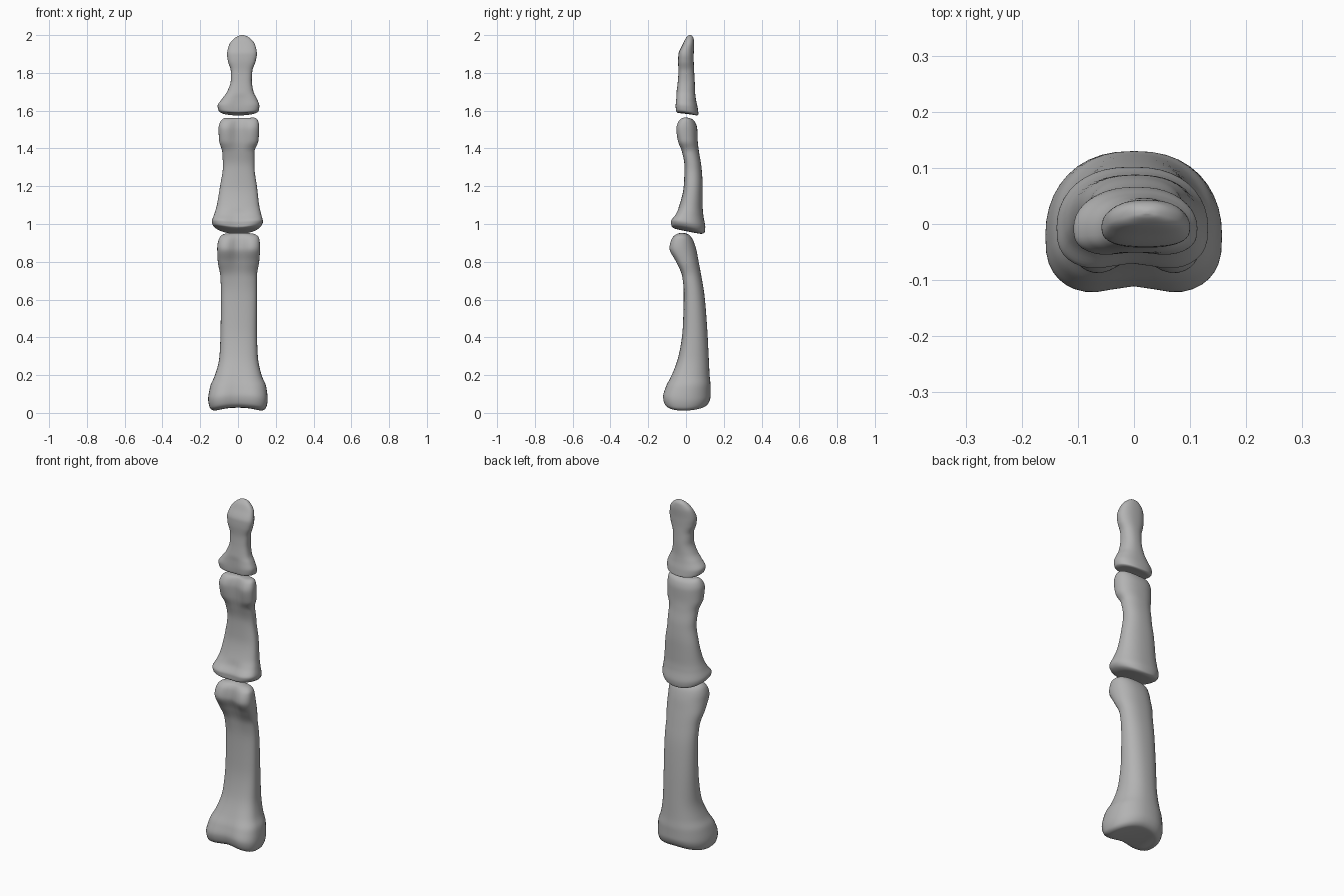
import bpy, bmesh, math

cube = bpy.data.objects.get("Cube")
if cube:
    bpy.data.objects.remove(cube)

mat = bpy.data.materials.new("bone grey")
mat.use_nodes = True
GREY = (0.45, 0.45, 0.45, 1)
mat.diffuse_color = GREY
mat.node_tree.nodes["Principled BSDF"].inputs["Base Color"].default_value = GREY

SIDES, STEPS = 40, 6


def slope(a, b):
    return 2 * a * b / (a + b) if a * b > 0 else 0


def smooth_rows(rows):
    """Interpolate between profile rows without overshoot."""
    cols = []
    for v in zip(*rows):
        d = [b - a for a, b in zip(v, v[1:])]
        m = [d[0]] + [slope(a, b) for a, b in zip(d, d[1:])] + [d[-1]]
        col = []
        for i in range(len(d)):
            for s in range(STEPS):
                t = s / STEPS
                h = t * t * (3 - 2 * t)
                col.append(v[i] + d[i] * h + m[i] * t * (1 - t) ** 2 - m[i + 1] * t * t * (1 - t))
        cols.append(col + [v[-1]])
    return list(zip(*cols))


def power(v, e):
    return math.copysign(abs(v) ** e, v)


def bone(name, rows, bottom, top):
    """Loft rows of (z, left x, right x, front y, back y, front groove).
    bottom and top are (tilt, bow) of the joint faces."""
    bm = bmesh.new()
    z0, z1 = rows[0][0], rows[-1][0]

    def point(x, y, z):
        dz = 0
        for (tilt, bow), dist in ((bottom, z - z0), (top, z1 - z)):
            w = max(0, 1 - dist / 0.13)
            dz += w * (tilt * y + bow * x * x)
        return bm.verts.new((x, y, z + dz))

    rings = []
    for z, xl, xr, yf, yb, groove in smooth_rows(rows):
        cx, hw = (xl + xr) / 2, (xr - xl) / 2
        cy = yf + (yb - yf) * 0.43
        ring = []
        for k in range(SIDES):
            a = 2 * math.pi * k / SIDES
            c, s = math.cos(a), math.sin(a)
            if s < 0:    # flat, grooved front
                x = power(c, 0.75)
                y = cy - (cy - yf) * abs(s) ** 0.7
                y += groove * math.exp(-(x / 0.42) ** 2) * abs(s)
            else:        # domed back
                x = power(c, 0.85)
                y = cy + (yb - cy) * s ** 0.95
            ring.append(point(cx + hw * x, y, z))
        rings.append(ring)
    for a, b in zip(rings, rings[1:]):
        for k in range(SIDES):
            n = (k + 1) % SIDES
            bm.faces.new((a[k], a[n], b[n], b[k]))
    # joint faces closed by a fan
    for ring, row in ((rings[0], rows[0]), (rings[-1], rows[-1])):
        pole = point((row[1] + row[2]) / 2, (row[3] + row[4]) / 2, row[0])
        for k in range(SIDES):
            bm.faces.new((ring[k], ring[(k + 1) % SIDES], pole))
    bmesh.ops.recalc_face_normals(bm, faces=bm.faces)
    for f in bm.faces:
        f.smooth = True
    me = bpy.data.meshes.new(name)
    bm.to_mesh(me)
    bm.free()
    me.materials.append(mat)
    bpy.context.collection.objects.link(bpy.data.objects.new(name, me))


bone("lower_finger_bone", [
    (.028, -.05, .05, -.04, .04, 0),
    (.03, -.115, .115, -.085, .09, .01),
    (.05, -.148, .148, -.122, .118, .02),
    (.09, -.158, .157, -.133, .13, .022),
    (.14, -.148, .15, -.115, .13, .015),
    (.2, -.122, .125, -.08, .125, .005),
    (.3, -.098, .105, -.04, .12, 0),
    (.45, -.092, .1, -.017, .112, 0),
    (.62, -.09, .1, -.012, .098, 0),
    (.72, -.093, .1, -.023, .082, .005),
    (.8, -.107, .112, -.06, .067, .02),
    (.87, -.11, .117, -.098, .053, .035),
    (.92, -.1, .112, -.083, .035, .025),
    (.945, -.075, .085, -.055, .012, .01),
    (.953, -.03, .04, -.03, -.01, 0),
], (0, -1.3), (0, .4))

bone("middle_finger_bone", [
    (.962, -.04, .04, -.03, .03, 0),
    (.963, -.095, .09, -.065, .075, .01),
    (.973, -.13, .12, -.085, .098, .015),
    (1.0, -.138, .132, -.088, .102, .018),
    (1.05, -.125, .122, -.058, .092, .01),
    (1.1, -.112, .112, -.035, .088, 0),
    (1.2, -.095, .1, -.012, .088, 0),
    (1.3, -.08, .087, -.008, .082, 0),
    (1.38, -.083, .087, -.024, .069, .005),
    (1.44, -.1, .108, -.05, .062, .022),
    (1.5, -.103, .112, -.06, .06, .03),
    (1.54, -.09, .105, -.045, .048, .022),
    (1.556, -.07, .085, -.025, .03, .01),
    (1.56, -.03, .04, -.008, .014, 0),
], (-.2, 1.0), (0, 1.0))

bone("fingertip_bone", [
    (1.583, -.03, .04, -.02, .03, 0),
    (1.582, -.075, .085, -.045, .055, .005),
    (1.59, -.1, .108, -.058, .066, .01),
    (1.62, -.108, .113, -.06, .062, .01),
    (1.66, -.085, .1, -.055, .053, .005),
    (1.7, -.058, .082, -.05, .048, 0),
    (1.76, -.038, .073, -.043, .046, 0),
    (1.81, -.038, .076, -.04, .043, 0),
    (1.86, -.053, .093, -.042, .041, 0),
    (1.9, -.058, .1, -.04, .041, 0),
    (1.95, -.046, .09, -.018, .043, 0),
    (1.982, -.02, .065, -.002, .04, 0),
    (1.997, .005, .04, .012, .03, 0),
    (2.0, .018, .027, .018, .024, 0),
], (-.13, .6), (0, 0))
